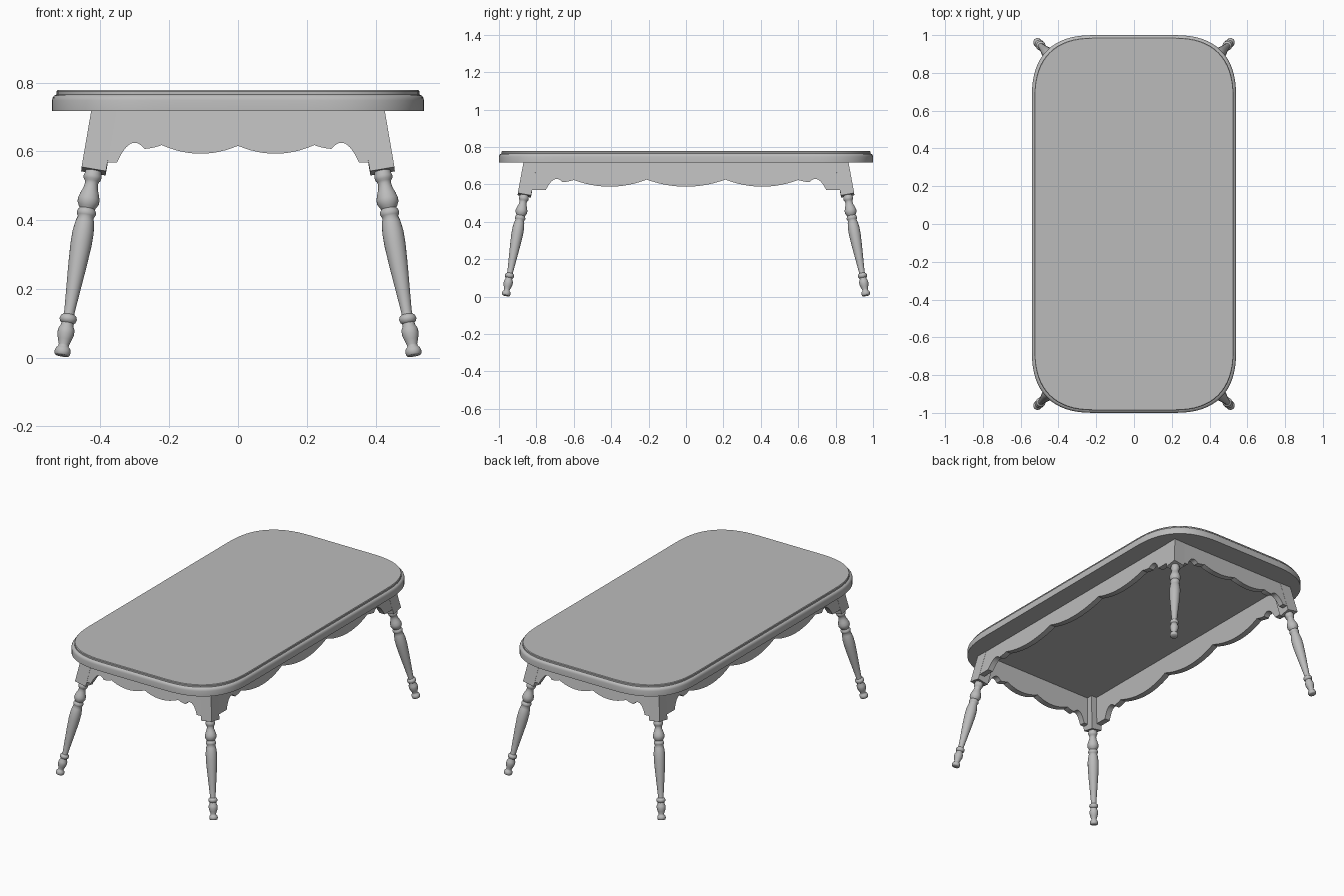
import bpy, bmesh, math
from mathutils import Vector

cube = bpy.data.objects.get("Cube")
if cube:
    bpy.data.objects.remove(cube, do_unlink=True)

grey = bpy.data.materials.new("plain grey")
grey.use_nodes = True
colour = (0.5, 0.5, 0.5, 1)
grey.diffuse_color = colour
grey.node_tree.nodes["Principled BSDF"].inputs["Base Color"].default_value = colour


def loft(name, rings, angle=35):
    """Skin a list of equal-length point rings and cap both ends."""
    bm = bmesh.new()
    loops = [[bm.verts.new(p) for p in ring] for ring in rings]
    n = len(loops[0])
    for a, b in zip(loops, loops[1:]):
        for i in range(n):
            j = (i + 1) % n
            bm.faces.new((a[i], a[j], b[j], b[i]))
    bm.faces.new(loops[0])
    bm.faces.new(loops[-1])
    bmesh.ops.recalc_face_normals(bm, faces=bm.faces)
    mesh = bpy.data.meshes.new(name)
    bm.to_mesh(mesh)
    bm.free()
    mesh.materials.append(grey)
    obj = bpy.data.objects.new(name, mesh)
    bpy.context.collection.objects.link(obj)
    bpy.ops.object.select_all(action='DESELECT')
    obj.select_set(True)
    bpy.context.view_layer.objects.active = obj
    bpy.ops.object.shade_smooth_by_angle(angle=math.radians(angle))
    return obj


# Tabletop: soft-cornered outline with a stepped upper edge
HX, HY, CORNER, POWER = 0.541, 1.0, 0.34, 2.55


def outline():
    quarter = []
    for i in range(17):
        t = math.pi / 2 * i / 16
        quarter.append((HX - CORNER + CORNER * abs(math.cos(t)) ** (2 / POWER),
                        HY - CORNER + CORNER * abs(math.sin(t)) ** (2 / POWER)))
    back = quarter + [(-x, y) for x, y in reversed(quarter)]
    return back + [(-x, -y) for x, y in back]


edge = [(0, 0.717), (0, 0.748), (0.002, 0.756), (0.006, 0.762), (0.013, 0.765),
        (0.013, 0.774), (0.016, 0.778)]
loft("tabletop", [[(x * (1 - o / HX), y * (1 - o / HY), z) for x, y in outline()]
                  for o, z in edge])

# Legs: square post above a turned lower part, splayed out along one axis
TOP = Vector((0.39, 0.832, 0.717))
FOOT = Vector((0.512, 0.963, 0.006))
STRETCH = (TOP - FOOT).length / (TOP.z - FOOT.z)
POST = 0.036

# Control points of the turning: (height, radius)
turning = [
    (0.006, 0.019), (0.009, 0.022), (0.018, 0.0235), (0.027, 0.021), (0.032, 0.015),
    (0.038, 0.015), (0.052, 0.020), (0.068, 0.0245), (0.082, 0.024), (0.094, 0.018),
    (0.100, 0.018), (0.104, 0.023), (0.112, 0.0255), (0.120, 0.023), (0.125, 0.016),
    (0.135, 0.0155), (0.200, 0.021), (0.270, 0.027), (0.330, 0.031), (0.365, 0.031),
    (0.395, 0.027), (0.408, 0.023), (0.413, 0.026), (0.420, 0.0285), (0.428, 0.026),
    (0.433, 0.022), (0.439, 0.026), (0.450, 0.0315), (0.462, 0.0315), (0.477, 0.027),
    (0.492, 0.021), (0.505, 0.019), (0.513, 0.021), (0.518, 0.025), (0.527, 0.0265),
    (0.535, 0.024), (0.550, 0.022)]


def circle(r, z, sides=24):
    return [(r * math.cos(math.tau * i / sides), r * math.sin(math.tau * i / sides), z)
            for i in range(sides)]


def square(r, z):
    return [(-r, -r, z), (r, -r, z), (r, r, z), (-r, r, z)]


for sy, end in ((-1, "front"), (1, "back")):
    for sx, side in ((1, "left"), (-1, "right")):
        mirror = Vector((sx, sy, 1))
        foot, axis = FOOT * mirror, (TOP - FOOT) * mirror
        turned = loft(f"{end}_{side}_leg",
                      [circle(r, (z - FOOT.z) * STRETCH) for z, r in turning], 50)
        post = loft(f"{end}_{side}_post",
                    [square(POST, (z - FOOT.z) * STRETCH) for z in (0.542, 0.738)])
        for obj in (turned, post):
            obj.rotation_mode = 'QUATERNION'
            obj.rotation_quaternion = Vector((0, 0, 1)).rotation_difference(axis)
            obj.location = foot

# Aprons: scalloped boards leaning with the posts
SLOPE = (FOOT - TOP) / (TOP.z - FOOT.z)
THICK = 0.035


def scallops(spans, end):
    """Lower edge from the centre to the end, then mirrored; spans are arcs."""
    pts = []
    for (u0, z0), (u1, z1), sag in spans:
        for i in range(12):
            t = i / 12
            pts.append((u0 + (u1 - u0) * t, z0 + (z1 - z0) * t + 4 * sag * t * (1 - t)))
    pts += [spans[-1][1], (end, spans[-1][1][1])]
    return [(-u, z) for u, z in reversed(pts) if u > 0] + pts


def apron(name, edge_points, face, lean, place):
    def out(z):
        return face + lean * (TOP.z - z)
    rings = []
    for u, z in edge_points:
        section = [(out(z), z), (out(0.73), 0.73),
                   (out(0.73) - THICK, 0.73), (out(z) - THICK, z)]
        rings.append([place(u, d, h) for d, h in section])
    loft(name, rings)


short_edge = scallops([((0, 0.616), (0.222, 0.618), -0.024),
                       ((0.222, 0.618), (0.272, 0.607), -0.002),
                       ((0.272, 0.607), (0.352, 0.567), 0.035)], 0.395)
long_edge = scallops([((0, 0.588), (0.21, 0.626), -0.0095),
                      ((0.21, 0.626), (0.6, 0.624), -0.037),
                      ((0.6, 0.624), (0.66, 0.612), -0.002),
                      ((0.66, 0.612), (0.75, 0.569), 0.036)], 0.84)

for s, name in ((-1, "front_apron"), (1, "back_apron")):
    apron(name, short_edge, TOP.y + POST - 0.001, SLOPE.y,
          lambda u, d, z: (u, s * d, z))
for s, name in ((1, "left_apron"), (-1, "right_apron")):
    apron(name, long_edge, TOP.x + POST - 0.001, SLOPE.x,
          lambda u, d, z: (s * d, u, z))
